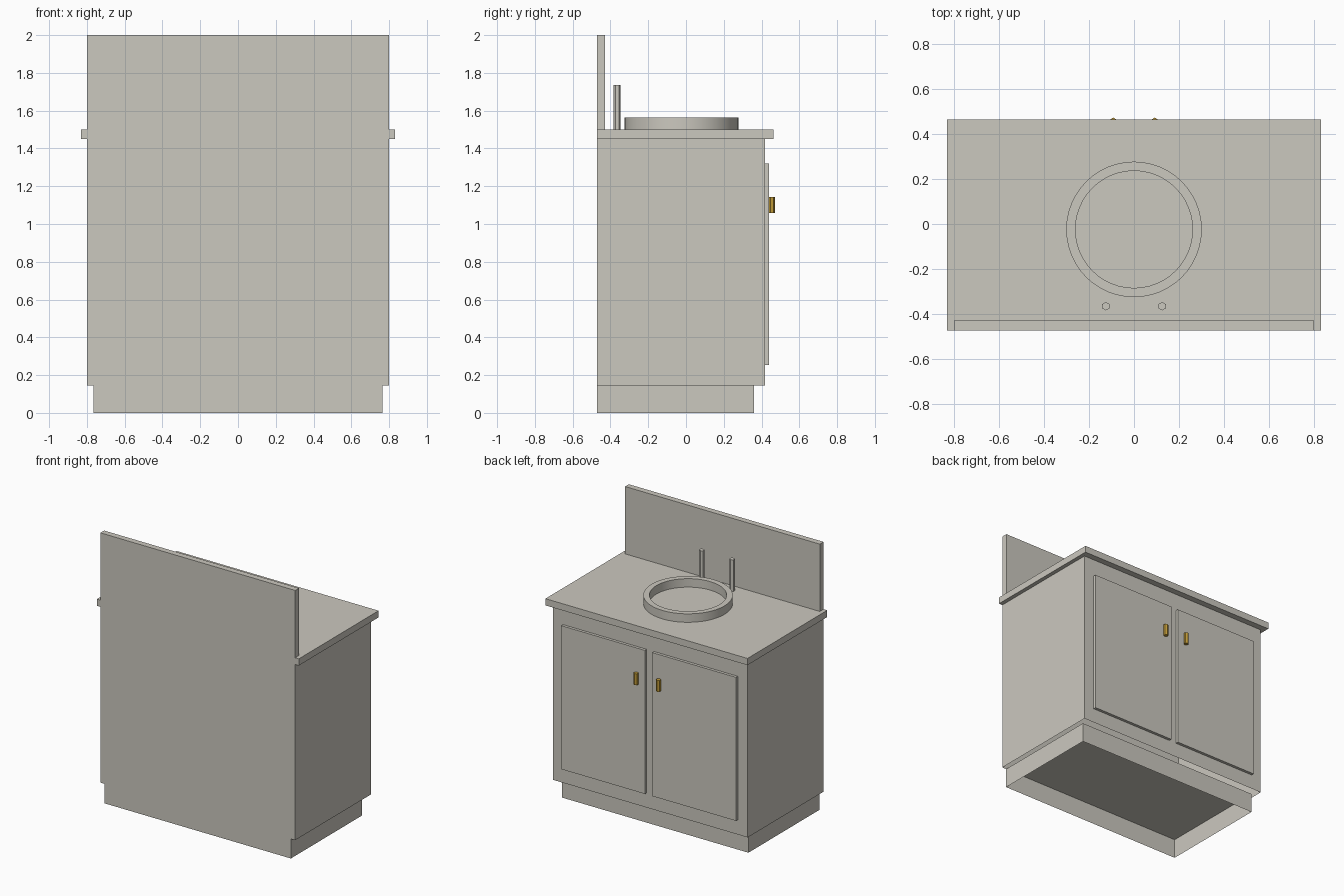
import bpy, bmesh, math
from mathutils import Matrix

if "Cube" in bpy.data.objects:
    bpy.data.objects.remove(bpy.data.objects["Cube"])


def material(name, rgb):
    m = bpy.data.materials.new(name)
    m.diffuse_color = (*rgb, 1)
    m.use_nodes = True
    m.node_tree.nodes["Principled BSDF"].inputs["Base Color"].default_value = m.diffuse_color
    return m


STONE = material("warm grey", (0.60, 0.58, 0.52))
BRASS = material("brass", (0.52, 0.32, 0.04))


def finish(name, bm, mat):
    me = bpy.data.meshes.new(name)
    bm.to_mesh(me)
    bm.free()
    me.materials.append(mat)
    ob = bpy.data.objects.new(name, me)
    bpy.context.collection.objects.link(ob)
    return ob


def box(name, lo, hi, mat=STONE, open_bottom=False):
    bm = bmesh.new()
    bmesh.ops.create_cube(bm, size=1)
    for v in bm.verts:
        v.co = [(a + b) / 2 + c * (b - a) for a, b, c in zip(lo, hi, v.co)]
    if open_bottom:
        bm.normal_update()
        down = [f for f in bm.faces if f.normal.z < -0.9]
        bmesh.ops.delete(bm, geom=down, context='FACES_ONLY')
    return finish(name, bm, mat)


def rod(name, x, y, z0, z1, r, mat, sides=6):
    bm = bmesh.new()
    bmesh.ops.create_cone(bm, cap_ends=True, segments=sides, radius1=r, radius2=r,
                          depth=z1 - z0,
                          matrix=Matrix.Translation((x, y, (z0 + z1) / 2)))
    return finish(name, bm, mat)


# Cabinet: hollow plinth and body, worktop and splashback
BACK = -0.472
box("plinth", (-0.765, BACK, 0), (0.765, 0.36, 0.145), open_bottom=True)
box("cabinet_body", (-0.80, BACK, 0.145), (0.80, 0.418, 1.45), open_bottom=True)
box("worktop", (-0.83, BACK, 1.45), (0.83, 0.464, 1.50))
box("splashback", (-0.80, BACK, 1.50), (0.80, -0.428, 2.0))

# Doors, handles and taps, one on each side
for side, s in (("left", -1), ("right", 1)):
    xs = sorted((0.03 * s, 0.718 * s))
    box(side + "_door", (xs[0], 0.418, 0.254), (xs[1], 0.439, 1.32))
    rod(side + "_handle", 0.092 * s, 0.4555, 1.058, 1.143, 0.0168, BRASS)
    rod(side + "_tap", 0.125 * s, -0.365, 1.50, 1.735, 0.0188, STONE)

# Basin rim: rectangular section swept round
bm = bmesh.new()
section = [(0.26, 1.50), (0.301, 1.50), (0.301, 1.563), (0.26, 1.563)]
N = 48
rings = [[bm.verts.new((r * math.cos(a), r * math.sin(a) - 0.024, z)) for r, z in section]
         for a in (2 * math.pi * i / N for i in range(N))]
for i in range(N):
    a, b = rings[i], rings[(i + 1) % N]
    for j in range(4):
        k = (j + 1) % 4
        bm.faces.new((a[j], b[j], b[k], a[k]))
bmesh.ops.recalc_face_normals(bm, faces=bm.faces)
rim = finish("basin_rim", bm, STONE)
bpy.context.view_layer.objects.active = rim
rim.select_set(True)
bpy.ops.object.shade_smooth_by_angle(angle=math.radians(30))
